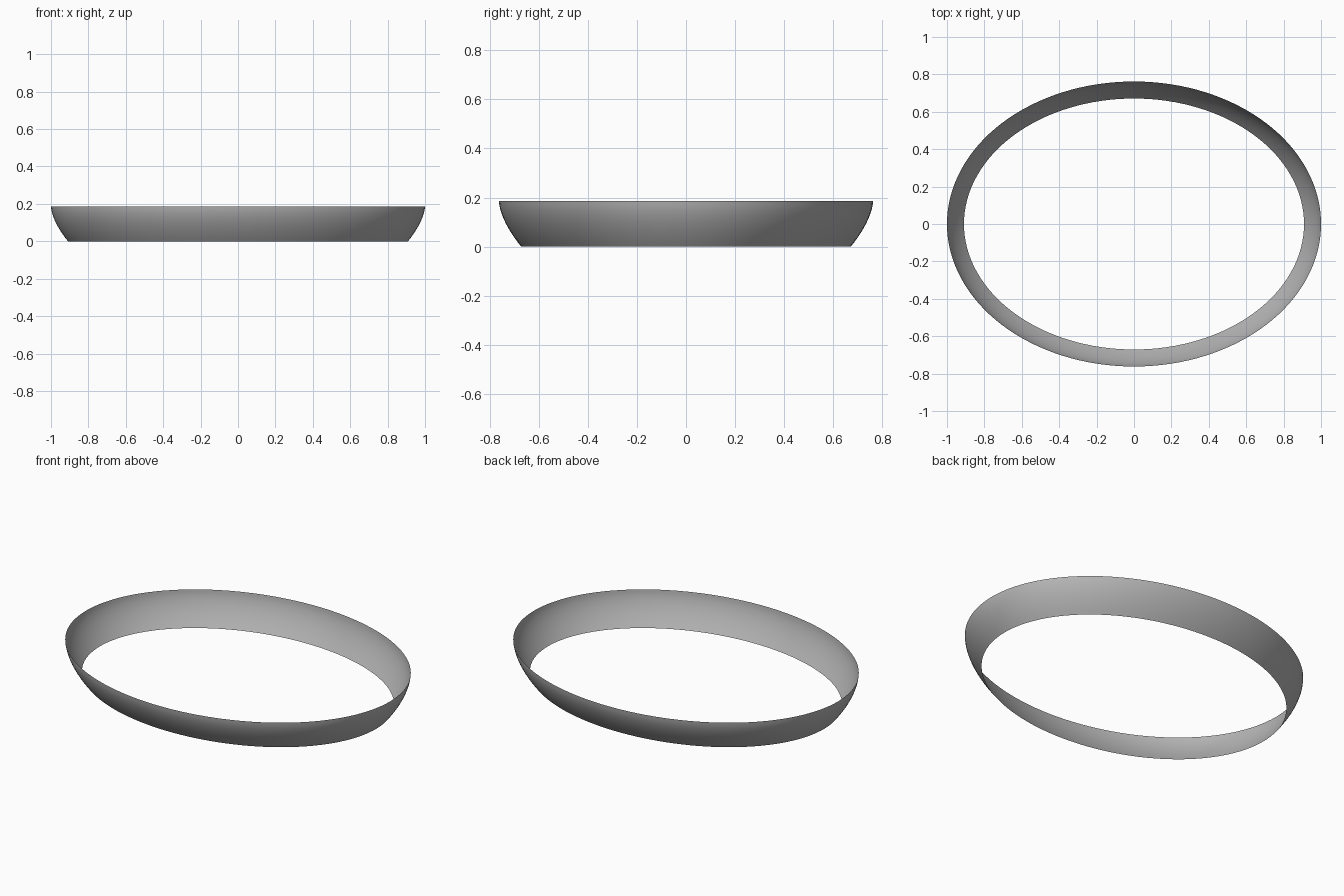
import bpy, bmesh, math

if "Cube" in bpy.data.objects:
    bpy.data.objects.remove(bpy.data.objects["Cube"])

SEGMENTS, STEPS = 128, 10
HEIGHT, RX, RY, INSET = 0.187, 1.0, 0.762, 0.091

# Oval band: thin open wall that flares outward from base to rim
bm = bmesh.new()
rings = []
for j in range(STEPS + 1):
    t = j / STEPS
    inset = INSET * (1 - t) ** 1.65
    rings.append([bm.verts.new(((RX - inset) * math.cos(a), (RY - inset) * math.sin(a), HEIGHT * t))
                  for a in (2 * math.pi * i / SEGMENTS for i in range(SEGMENTS))])
for low, high in zip(rings, rings[1:]):
    for i in range(SEGMENTS):
        k = (i + 1) % SEGMENTS
        bm.faces.new((low[i], low[k], high[k], high[i])).smooth = True

mesh = bpy.data.meshes.new("oval_band")
bm.to_mesh(mesh)
bm.free()

# Dark grey finish
grey = bpy.data.materials.new("dark_grey")
grey.diffuse_color = (0.45, 0.45, 0.45, 1)
grey.use_nodes = True
grey.node_tree.nodes["Principled BSDF"].inputs["Base Color"].default_value = grey.diffuse_color
mesh.materials.append(grey)

band = bpy.data.objects.new("oval_band", mesh)
bpy.context.collection.objects.link(band)
